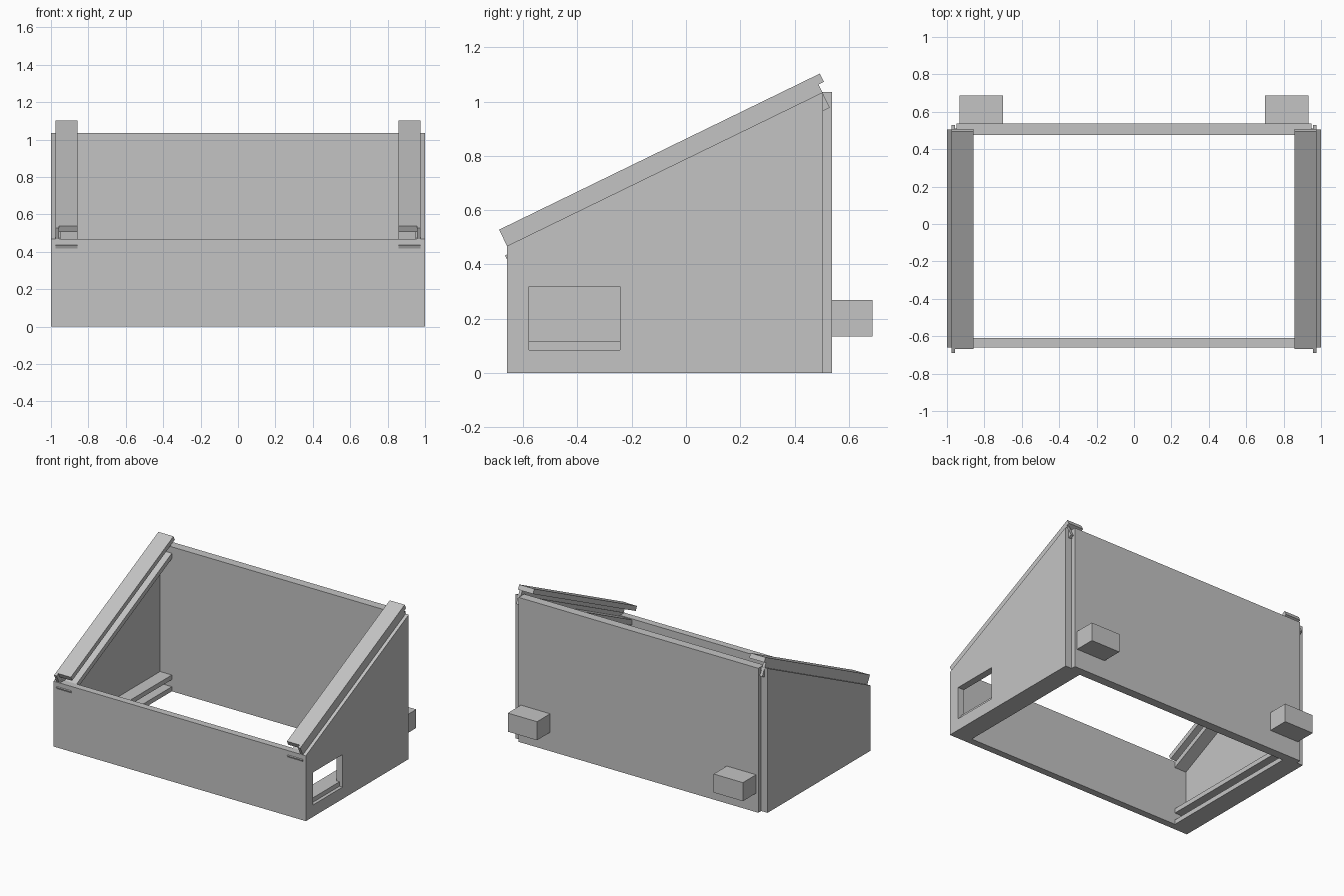
import bpy, bmesh, math
from mathutils import Matrix

cube = bpy.data.objects.get("Cube")
if cube:
    bpy.data.objects.remove(cube, do_unlink=True)

grey = bpy.data.materials.new("plain grey")
grey.use_nodes = True
grey.diffuse_color = (0.55, 0.55, 0.55, 1)
grey.node_tree.nodes["Principled BSDF"].inputs["Base Color"].default_value = (0.55, 0.55, 0.55, 1)


def finish(name, bm, matrix=Matrix()):
    """Turn a bmesh into a named grey object."""
    bmesh.ops.transform(bm, matrix=matrix, verts=bm.verts)
    bmesh.ops.recalc_face_normals(bm, faces=bm.faces)
    mesh = bpy.data.meshes.new(name)
    bm.to_mesh(mesh)
    bm.free()
    mesh.materials.append(grey)
    obj = bpy.data.objects.new(name, mesh)
    bpy.context.collection.objects.link(obj)
    return obj


def add_prism(bm, profile, x0, x1):
    """Extrude a (y, z) profile from x0 to x1."""
    face = bm.faces.new([bm.verts.new((x0, y, z)) for y, z in profile])
    ext = bmesh.ops.extrude_face_region(bm, geom=[face])
    verts = [v for v in ext["geom"] if isinstance(v, bmesh.types.BMVert)]
    bmesh.ops.translate(bm, verts=verts, vec=(x1 - x0, 0, 0))


def add_box(bm, xs, ys, zs):
    (y0, y1), (z0, z1) = ys, zs
    add_prism(bm, [(y0, z0), (y1, z0), (y1, z1), (y0, z1)], min(xs), max(xs))


def box(name, xs, ys, zs):
    bm = bmesh.new()
    add_box(bm, xs, ys, zs)
    return finish(name, bm)


def channel(name, side, length, height, flange, shift, matrix):
    """C-shaped track: an upright web with two flanges facing inward."""
    bm = bmesh.new()
    wide = (side * 0.857, side * 0.976)
    add_box(bm, (side * 0.956, side * 0.976), (0, length), (-height, 0))
    add_box(bm, wide, (shift, length + shift), (-flange, 0))
    add_box(bm, wide, (-shift, length - shift), (-height, flange - height))
    return finish(name, bm, matrix)


# Front and back panels
box("front_panel", (-0.95, 0.95), (-0.66, -0.61), (0, 0.468))
box("back_panel", (-0.95, 0.95), (0.475, 0.538), (0, 1.035))

# Sloping side walls
wall_profile = [(-0.66, 0), (0.505, 0), (0.505, 1.035), (-0.66, 0.468)]
slope = math.atan2(1.035 - 0.468, 1.165)
walls = {}
for label, side in (("left", 1), ("right", -1)):
    bm = bmesh.new()
    add_prism(bm, wall_profile, side * 0.95, side)
    walls[label] = finish(label + "_side_wall", bm)

    # Sloping lid track and level drawer track
    tilt = Matrix.Translation((0, -0.689, 0.528)) @ Matrix.Rotation(slope, 4, "X")
    channel(label + "_lid_track", side, 1.293, 0.129, 0.034, 0.022, tilt)
    level = Matrix.Translation((0, -0.655, 0.117))
    channel(label + "_lower_track", side, 1.155, 0.117, 0.033, 0, level)

    # Rear block
    box(label + "_rear_block", (side * 0.7, side * 0.932), (0.53, 0.687), (0.135, 0.268))

# Window opening in the left wall only
cutter = box("window_cutter", (0.9, 1.1), (-0.578, -0.243), (0.085, 0.318))
cutter.hide_render = True
wall = walls["left"]
cut = wall.modifiers.new("window", "BOOLEAN")
cut.operation = "DIFFERENCE"
cut.solver = "EXACT"
cut.object = cutter
depsgraph = bpy.context.evaluated_depsgraph_get()
opened = bpy.data.meshes.new_from_object(wall.evaluated_get(depsgraph))
wall.modifiers.clear()
wall.data = opened
bpy.data.objects.remove(cutter, do_unlink=True)
